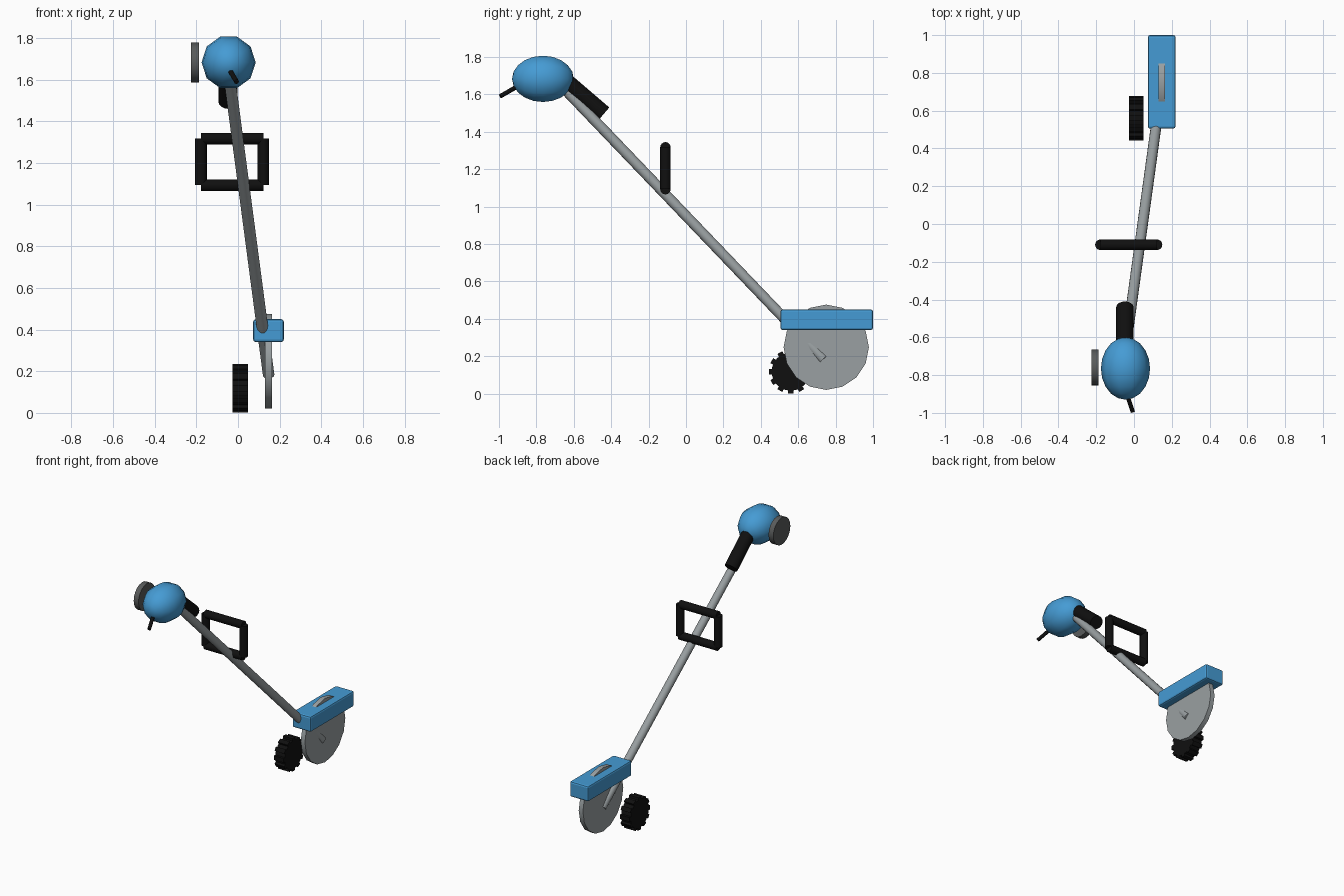
import bpy, bmesh, math
from mathutils import Vector, Matrix

if "Cube" in bpy.data.objects:
    bpy.data.objects.remove(bpy.data.objects["Cube"])


def material(name, rgb):
    m = bpy.data.materials.new(name)
    m.diffuse_color = (*rgb, 1)
    m.use_nodes = True
    m.node_tree.nodes["Principled BSDF"].inputs["Base Color"].default_value = m.diffuse_color
    return m


BLUE = material("blue", (0.06, 0.33, 0.66))
STEEL = material("steel_grey", (0.32, 0.35, 0.36))
DARK = material("dark_grey", (0.10, 0.105, 0.105))
BLACK = material("black", (0.005, 0.005, 0.005))


def finish(name, bm, mat, smooth_angle=40):
    bmesh.ops.recalc_face_normals(bm, faces=bm.faces)
    me = bpy.data.meshes.new(name)
    bm.to_mesh(me)
    bm.free()
    me.materials.append(mat)
    ob = bpy.data.objects.new(name, me)
    bpy.context.collection.objects.link(ob)
    bpy.ops.object.select_all(action='DESELECT')
    ob.select_set(True)
    bpy.context.view_layer.objects.active = ob
    if smooth_angle:
        bpy.ops.object.shade_smooth_by_angle(angle=math.radians(smooth_angle))
    return ob


def add_rod(bm, a, b, r, sides=16):
    a, b = Vector(a), Vector(b)
    rot = (b - a).to_track_quat('Z', 'Y').to_matrix().to_4x4()
    bmesh.ops.create_cone(bm, cap_ends=True, segments=sides, radius1=r, radius2=r,
                          depth=(b - a).length,
                          matrix=Matrix.Translation((a + b) / 2) @ rot)


def rod(name, a, b, r, mat, sides=16):
    bm = bmesh.new()
    add_rod(bm, a, b, r, sides)
    return finish(name, bm, mat)


def add_box(bm, lo, hi, pre=Matrix.Identity(4)):
    lo, hi = Vector(lo), Vector(hi)
    bmesh.ops.create_cube(bm, size=1, matrix=pre @ Matrix.Translation((lo + hi) / 2)
                          @ Matrix.Diagonal((*(hi - lo), 1)))


# Engine housing: low-poly ellipsoid with its poles along y
bm = bmesh.new()
bmesh.ops.create_uvsphere(bm, u_segments=10, v_segments=10, radius=1,
                          matrix=Matrix.Translation((-0.045, -0.765, 1.683))
                          @ Matrix.Diagonal((0.13, 0.165, 0.13, 1))
                          @ Matrix.Rotation(math.pi / 2, 4, 'X')
                          @ Matrix.Rotation(math.pi / 2, 4, 'Z'))
finish("engine_housing", bm, BLUE, 60)

# Starter disc, pull rod and grip around the engine
rod("starter_disc", (-0.225, -0.76, 1.683), (-0.187, -0.76, 1.683), 0.096, DARK, 20)
rod("pull_rod", (-0.045, -0.88, 1.655), (-0.007, -0.993, 1.59), 0.012, BLACK, 10)
rod("grip_sleeve", (-0.048, -0.65, 1.675), (-0.048, -0.44, 1.495), 0.046, BLACK)

# Long shaft running through the guard to the blade hub
rod("shaft", (-0.045, -0.66, 1.64), (0.147, 0.735, 0.183), 0.028, STEEL)

# Rectangular handle made of four straight tubes
bm = bmesh.new()
for x in (-0.178, 0.122):
    add_rod(bm, (x, -0.11, 1.095), (x, -0.11, 1.318), 0.028)
for z in (1.093, 1.317):
    add_rod(bm, (-0.178, -0.11, z), (0.122, -0.11, z), 0.028)
finish("handle_frame", bm, BLACK)

# Blade guard with softened edges
bm = bmesh.new()
add_box(bm, (0.073, 0.505, 0.34), (0.22, 1.0, 0.45))
guard = finish("blade_guard", bm, BLUE, 0)
bev = guard.modifiers.new("soft_edges", 'BEVEL')
bev.width, bev.segments = 0.012, 2

# Cutting disc
rod("blade_disc", (0.13, 0.75, 0.248), (0.163, 0.75, 0.248), 0.228, STEEL, 16)

# Wheel with tread blocks
centre = Vector((0.011, 0.56, 0.118))
half = Vector((0.038, 0, 0))
bm = bmesh.new()
add_rod(bm, centre - half, centre + half, 0.102, 24)
for i in range(12):
    pre = Matrix.Translation(centre) @ Matrix.Rotation(math.tau * i / 12, 4, 'X')
    add_box(bm, (-0.038, -0.015, 0.085), (0.038, 0.015, 0.117), pre)
finish("support_wheel", bm, BLACK, 30)
